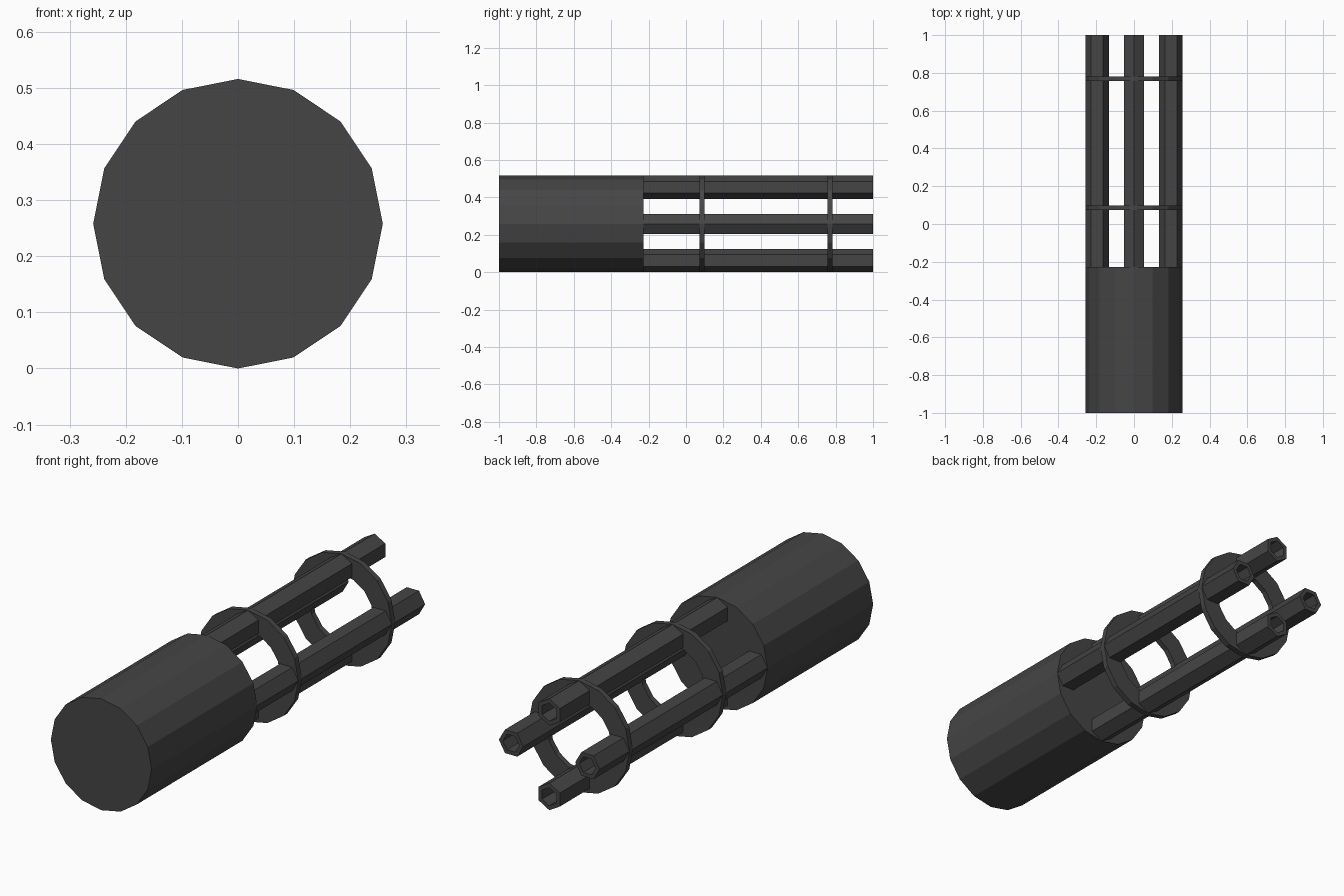
import bpy, bmesh
from math import sin, cos, tau

if "Cube" in bpy.data.objects:
    bpy.data.objects.remove(bpy.data.objects["Cube"])

R = 0.258          # overall radius, also the height of the axis
dark = bpy.data.materials.new("dark_metal")
dark.diffuse_color = (0.06, 0.06, 0.06, 1)
dark.use_nodes = True
dark.node_tree.nodes["Principled BSDF"].inputs["Base Color"].default_value = dark.diffuse_color


def lathe(name, sides, profile, cx=0.0, cz=R, phase=0.0, closed=False):
    """Sweep (radius, y) points around an axis along y; open profiles get end caps."""
    bm = bmesh.new()
    loops = []
    for r, y in profile:
        angles = [phase + tau * i / sides for i in range(sides)]
        loops.append([bm.verts.new((cx + r * cos(a), y, cz + r * sin(a))) for a in angles])
    pairs = list(zip(loops, loops[1:]))
    if closed:
        pairs.append((loops[-1], loops[0]))
    else:
        bm.faces.new(loops[0])
        bm.faces.new(loops[-1])
    for a, b in pairs:
        for i in range(sides):
            j = (i + 1) % sides
            bm.faces.new((a[i], a[j], b[j], b[i]))
    bmesh.ops.recalc_face_normals(bm, faces=bm.faces)
    mesh = bpy.data.meshes.new(name)
    bm.to_mesh(mesh)
    bm.free()
    mesh.materials.append(dark)
    obj = bpy.data.objects.new(name, mesh)
    bpy.context.collection.objects.link(obj)
    return obj


# Solid rear housing
lathe("housing", 16, [(R, -1.0), (R, -0.228)])

# Two flat clamp rings
for n, y in enumerate((0.086, 0.769)):
    lathe(f"clamp_ring_{n + 1}", 16,
          [(R, y - 0.013), (R, y + 0.013), (0.165, y + 0.013), (0.165, y - 0.013)],
          closed=True)

# Four hexagonal barrels with bored ends, one corner pointing outward
rod_r, orbit = 0.0625, R - 0.0625
for n in range(4):
    a = tau * n / 4
    lathe(f"barrel_{n + 1}", 6,
          [(rod_r, -0.235), (rod_r, 1.0), (0.042, 1.0), (0.042, 0.88)],
          cx=orbit * cos(a), cz=R + orbit * sin(a), phase=a)
